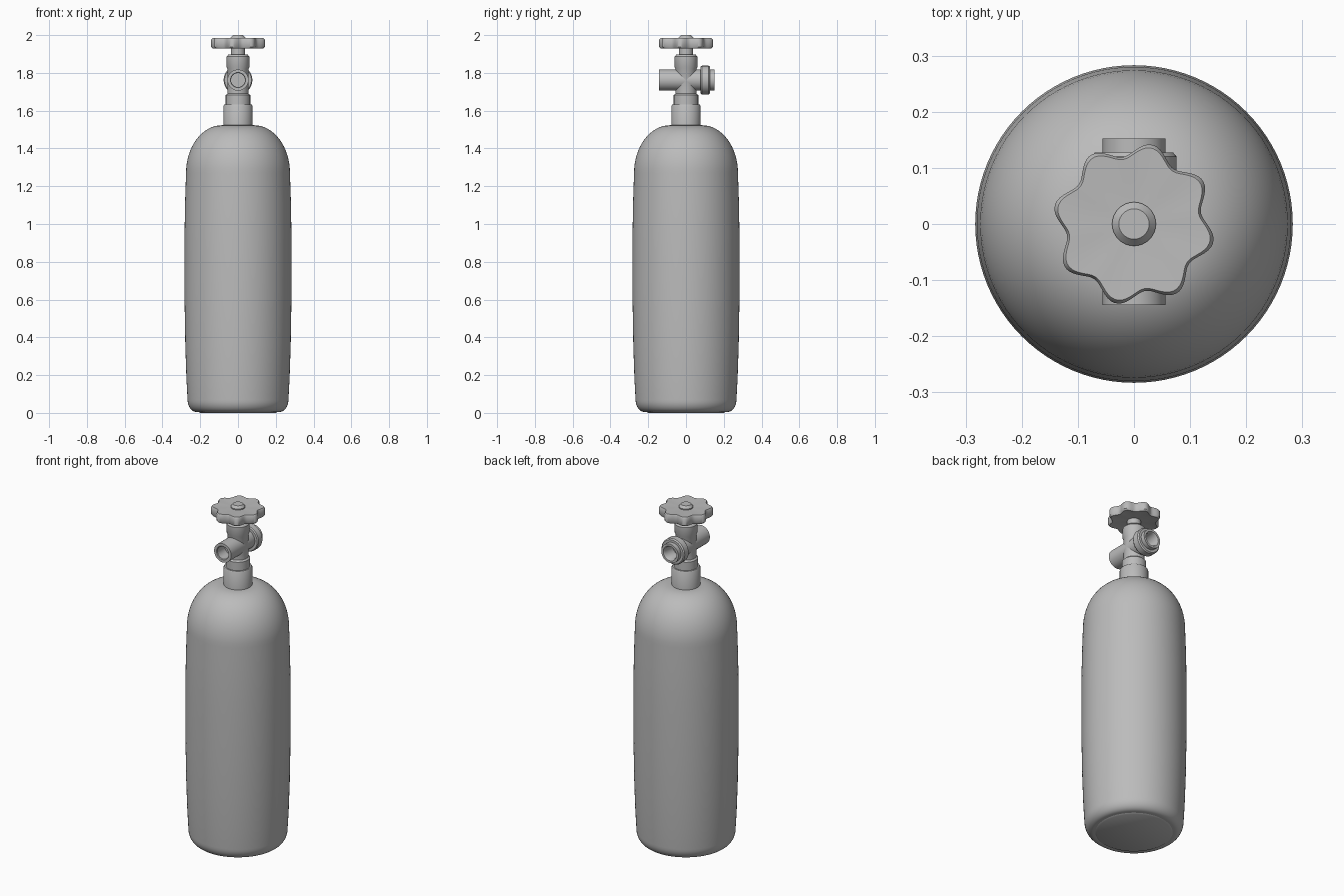
import bpy, bmesh, math
from mathutils import Matrix

cube = bpy.data.objects.get("Cube")
if cube:
    bpy.data.objects.remove(cube, do_unlink=True)

grey = bpy.data.materials.new("plain grey")
grey.use_nodes = True
colour = (0.5, 0.5, 0.5, 1)
grey.diffuse_color = colour
grey.node_tree.nodes["Principled BSDF"].inputs["Base Color"].default_value = colour


def finish(name, bm, angle=35):
    bmesh.ops.remove_doubles(bm, verts=bm.verts, dist=0.00005)
    bmesh.ops.recalc_face_normals(bm, faces=bm.faces)
    mesh = bpy.data.meshes.new(name)
    bm.to_mesh(mesh)
    bm.free()
    mesh.materials.append(grey)
    obj = bpy.data.objects.new(name, mesh)
    bpy.context.collection.objects.link(obj)
    bpy.ops.object.select_all(action='DESELECT')
    obj.select_set(True)
    bpy.context.view_layer.objects.active = obj
    bpy.ops.object.shade_smooth_by_angle(angle=math.radians(angle))
    return obj


def lathe(name, profile, steps=48, matrix=None):
    """Revolve (radius, height) points about z, then place the result."""
    bm = bmesh.new()
    verts = [bm.verts.new((r, 0, z)) for r, z in profile]
    edges = [bm.edges.new(pair) for pair in zip(verts, verts[1:])]
    bmesh.ops.spin(bm, geom=verts + edges, cent=(0, 0, 0), axis=(0, 0, 1),
                   angle=math.tau, steps=steps, use_merge=True)
    if matrix:
        bm.transform(matrix)
    return finish(name, bm)


def arc(cr, cz, a, b, start, end, n):
    """Points of an elliptical arc, angles in degrees."""
    angles = [math.radians(start + (end - start) * i / n) for i in range(n + 1)]
    return [(cr + a * math.cos(t), cz + b * math.sin(t)) for t in angles]


# Tank: rounded base, slightly bulging wall, domed shoulder
wall = [(0.273, 0.18), (0.279, 0.36), (0.283, 0.6), (0.283, 0.95), (0.28, 1.12)]
lathe("tank", [(0, 0.005), (0.12, 0.005), (0.2, 0.005)]
      + arc(0.22, 0.07, 0.047, 0.065, -90, 0, 8) + wall
      + arc(0.085, 1.27, 0.19, 0.253, 0, 90, 16) + [(0, 1.523)], 96)

# Base disc that the tank stands on
lathe("base", [(0, 0), (0.2, 0), (0.21, 0.006), (0, 0.006)], 64)

# Neck collar and the valve body above it
lathe("neck_collar", [(0, 1.5), (0.077, 1.5), (0.077, 1.626),
                      (0.073, 1.632), (0, 1.632)])
lathe("valve_body", [(0, 1.62), (0.065, 1.62), (0.065, 1.682), (0.056, 1.69),
                     (0.056, 1.822), (0.061, 1.832), (0.061, 1.886),
                     (0.05, 1.898), (0, 1.898)])
lathe("stem", [(0, 1.88), (0.037, 1.88), (0.037, 1.94), (0, 1.94)], 32)

# Side ports, lying along y with open bores
front = Matrix.Translation((0, 0, 1.762)) @ Matrix.Rotation(math.radians(90), 4, 'X')
back = Matrix.Translation((0, 0, 1.762)) @ Matrix.Rotation(math.radians(-90), 4, 'X')
lathe("front_port", [(0, -0.02), (0.056, -0.02), (0.056, 0.144), (0.04, 0.144),
                     (0.037, 0.14), (0.037, 0.07), (0, 0.07)], 48, front)
lathe("back_port", [(0, 0), (0.056, 0), (0.056, 0.152), (0.043, 0.152),
                    (0.037, 0.142), (0.037, 0.07), (0, 0.07)], 48, back)
lathe("back_port_ring", [(0.05, 0.078), (0.071, 0.078), (0.076, 0.084),
                         (0.076, 0.12), (0.07, 0.127), (0.05, 0.127)], 48, back)

# Hand wheel: eight lobes, bevelled rim, gently dished top
LOBES, SEGMENTS = 8, 128
PHASE = math.radians(32)
rings = [(0, 1.936), (0.6, 1.936), (0.95, 1.93), (1, 1.938),
         (1, 1.976), (0.96, 1.984), (0.6, 1.982), (0.25, 1.98), (0, 1.98)]
bm = bmesh.new()
loops = []
for scale, z in rings:
    loop = []
    for i in range(SEGMENTS):
        t = math.tau * i / SEGMENTS
        wave = 0.012 * math.cos(LOBES * (t - PHASE)) * scale
        r = scale * (0.133 + wave)
        loop.append(bm.verts.new((r * math.cos(t), r * math.sin(t), z)))
    loops.append(loop)
for low, high in zip(loops, loops[1:]):
    for i in range(SEGMENTS):
        j = (i + 1) % SEGMENTS
        bm.faces.new((low[i], low[j], high[j], high[i]))
finish("hand_wheel", bm, 40)

# Button in the middle of the wheel
lathe("wheel_button", [(0, 1.97), (0.039, 1.97), (0.039, 1.986),
                       (0.027, 2.0), (0, 2.0)], 32)
